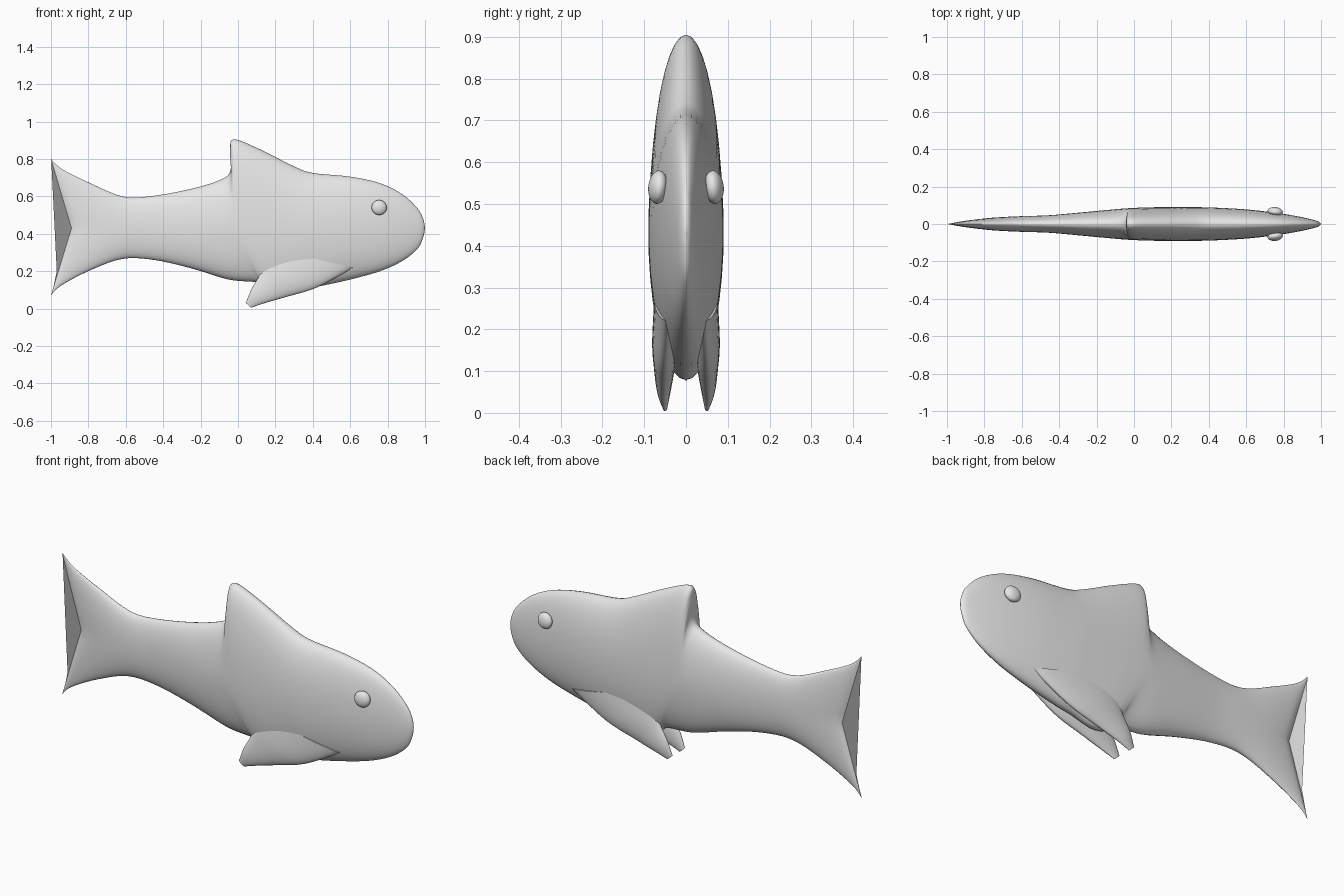
import bpy
import bmesh
import math

cube = bpy.data.objects.get("Cube")
if cube:
    bpy.data.objects.remove(cube, do_unlink=True)

# One plain grey for the whole fish
grey = bpy.data.materials.new("plain grey")
grey.use_nodes = True
colour = (0.8, 0.8, 0.8, 1.0)
grey.diffuse_color = colour
grey.node_tree.nodes["Principled BSDF"].inputs["Base Color"].default_value = colour

SIDES = 40
STEPS = 5
MID_Z = 0.43


def smooth_rows(rows, steps):
    """Resample a list of number tuples along a smooth curve through them."""
    result = []
    last = len(rows) - 1
    for i in range(last):
        before, start, end, after = (
            rows[max(i - 1, 0)], rows[i], rows[i + 1], rows[min(i + 2, last)])
        for k in range(steps):
            t = k / steps
            result.append(tuple(
                b + t * (c - a + t * (2 * a - 5 * b + 4 * c - d
                                      + t * (3 * (b - c) + d - a))) / 2
                for a, b, c, d in zip(before, start, end, after)))
    result.append(rows[last])
    return result


def loft(name, rings, angle):
    """Skin a sequence of equal rings into a closed, smooth object."""
    bm = bmesh.new()
    loops = [[bm.verts.new(p) for p in ring] for ring in rings]
    for one, two in zip(loops, loops[1:]):
        for j in range(len(one)):
            k = (j + 1) % len(one)
            bm.faces.new((one[j], one[k], two[k], two[j]))
    bm.faces.new(loops[0])
    bm.faces.new(loops[-1])
    bmesh.ops.remove_doubles(bm, verts=bm.verts, dist=0.0002)
    bmesh.ops.recalc_face_normals(bm, faces=bm.faces)
    mesh = bpy.data.meshes.new(name)
    bm.to_mesh(mesh)
    bm.free()
    obj = bpy.data.objects.new(name, mesh)
    bpy.context.collection.objects.link(obj)
    finish(obj, angle)
    return obj


def finish(obj, angle):
    """Give an object its material and smooth shading."""
    obj.data.materials.clear()
    obj.data.materials.append(grey)
    bpy.ops.object.select_all(action="DESELECT")
    obj.select_set(True)
    bpy.context.view_layer.objects.active = obj
    bpy.ops.object.shade_smooth_by_angle(angle=math.radians(angle))


def body_ring(mid_x, top_x, top_z, low_x, low_z, width):
    """Oval rib whose top and bottom may lean forward or back."""
    ring = []
    for j in range(SIDES):
        a = 2 * math.pi * j / SIDES
        s = math.sin(a)
        tip_x, tip_z = (top_x, top_z) if s > 0 else (low_x, low_z)
        ring.append((mid_x + (tip_x - mid_x) * abs(s),
                     max(width, 0) * math.cos(a),
                     MID_Z + (tip_z - MID_Z) * abs(s)))
    return ring


# Body with tail and back fin: middle x, top x and z, bottom x and z, half width
ribs = [
    (-.89, -1, .8, -1, .07, .003),
    (-.85, -.94, .745, -.95, .12, .02),
    (-.75, -.8, .675, -.8, .2, .034),
    (-.6, -.62, .6, -.62, .265, .042),
    (-.45, -.47, .6, -.45, .26, .047),
    (-.25, -.25, .64, -.25, .215, .065),
    (-.12, -.09, .69, -.05, .155, .077),
    (-.05, -.04, .74, .1, .14, .083),
    (0, -.043, .85, .14, .11, .086),
    (.05, -.02, .905, .18, .085, .088),
    (.14, .12, .85, .25, .08, .09),
    (.3, .3, .76, .35, .105, .09),
    (.42, .4, .725, .44, .12, .088),
    (.6, .6, .705, .6, .155, .078),
    (.76, .76, .67, .76, .2, .06),
    (.88, .88, .61, .88, .255, .04),
    (.96, .96, .535, .96, .32, .022),
    (.99, .99, .48, .99, .38, .011),
    (1, 1, MID_Z, 1, MID_Z, 0),
]
loft("fish_body", [body_ring(*rib) for rib in smooth_rows(ribs, STEPS)], 50)


def fin_ring(front_x, front_z, rear_x, rear_z, centre_y, thick, side):
    """Flat oval running from the front edge to the rear edge of a fin."""
    ring = []
    for j in range(SIDES):
        a = 2 * math.pi * j / SIDES
        t = (1 + math.cos(a)) / 2
        ring.append((rear_x + (front_x - rear_x) * t,
                     side * (centre_y + thick * math.sin(a)),
                     rear_z + (front_z - rear_z) * t))
    return ring


# Belly fins: front edge x and z, rear edge x and z, centre y, half thickness
fin_ribs = [
    (.62, .22, .16, .32, .042, .034),
    (.42, .112, .135, .23, .05, .031),
    (.25, .06, .11, .17, .052, .025),
    (.13, .025, .07, .1, .053, .017),
    (.07, .004, .042, .03, .05, .006),
]

for side, word in ((1, "left"), (-1, "right")):
    # The front faces -y here, so the fish swims towards +x
    place = "back" if side > 0 else "front"
    loft("belly_fin_" + place,
         [fin_ring(*rib, side) for rib in smooth_rows(fin_ribs, STEPS)], 50)

    # Flattened round eye, turned slightly with the head
    bpy.ops.mesh.primitive_uv_sphere_add(
        segments=32, ring_count=16, radius=1,
        location=(.755, side * .067, .54))
    eye = bpy.context.object
    eye.name = "eye_" + place
    eye.scale = (.041, .023, .04)
    eye.rotation_euler = (side * .1, 0, -side * .12)
    finish(eye, 60)
